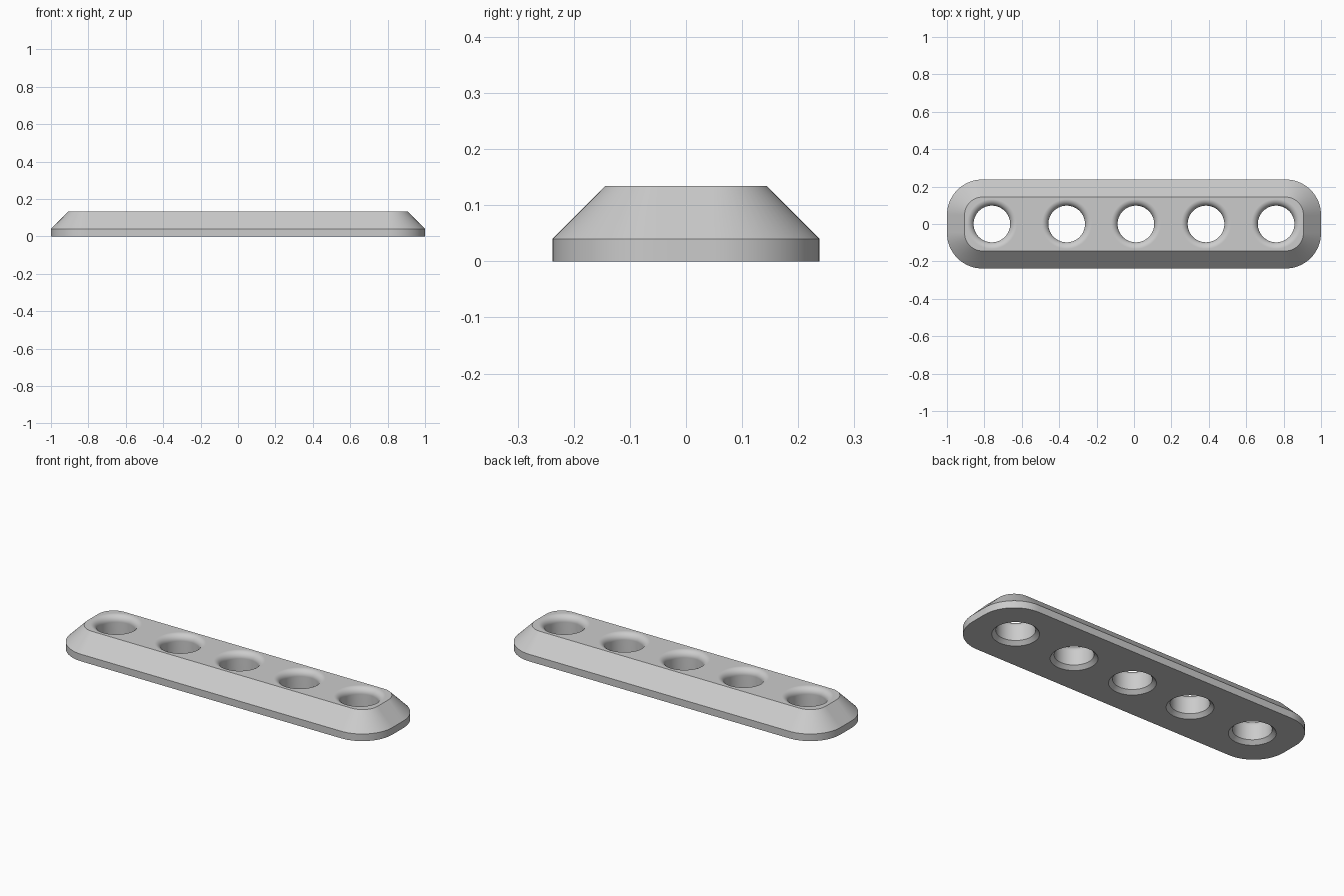
import bpy, bmesh
from math import sin, cos, pi, radians

if "Cube" in bpy.data.objects:
    bpy.data.objects.remove(bpy.data.objects["Cube"])

HEIGHT, LIP = 0.134, 0.04
HALF_X, HALF_Y, CORNER = 1.0, 0.238, 0.19
BEVEL = HEIGHT - LIP
HOLE, FILLET, CHAMFER = 0.098, 0.035, 0.02

grey = bpy.data.materials.new("light grey")
grey.use_nodes = True
colour = (0.6, 0.6, 0.6, 1)
grey.diffuse_color = colour
grey.node_tree.nodes["Principled BSDF"].inputs["Base Color"].default_value = colour


def make_object(name, bm):
    bmesh.ops.recalc_face_normals(bm, faces=bm.faces)
    mesh = bpy.data.meshes.new(name)
    bm.to_mesh(mesh)
    bm.free()
    mesh.materials.append(grey)
    obj = bpy.data.objects.new(name, mesh)
    bpy.context.collection.objects.link(obj)
    return obj


def loft(bm, rings):
    """Skin a stack of equal-length rings and cap both ends."""
    rings = [[bm.verts.new(p) for p in ring] for ring in rings]
    for low, high in zip(rings, rings[1:]):
        for i in range(len(low)):
            j = (i + 1) % len(low)
            bm.faces.new((low[i], low[j], high[j], high[i]))
    bm.faces.new(rings[0][::-1])
    bm.faces.new(rings[-1])


def rounded_outline(inset, z, steps=16):
    """Rounded rectangle moved inward by the inset."""
    r = CORNER - inset
    cx, cy = HALF_X - CORNER, HALF_Y - CORNER
    points = []
    for q, (sx, sy) in enumerate(((1, 1), (-1, 1), (-1, -1), (1, -1))):
        for s in range(steps + 1):
            a = (q + s / steps) * pi / 2
            points.append((sx * cx + r * cos(a), sy * cy + r * sin(a), z))
    return points


def circle(x, r, z, sides=64):
    return [(x + r * cos(2 * pi * i / sides), r * sin(2 * pi * i / sides), z)
            for i in range(sides)]


# Plate with a straight lip and sloping sides
bm = bmesh.new()
loft(bm, [rounded_outline(0, 0), rounded_outline(0, LIP), rounded_outline(BEVEL, HEIGHT)])
plate = make_object("holed_plate", bm)

# Hole profile: chamfer below, straight wall, rounded rim above
profile = [(HOLE + CHAMFER, -0.05), (HOLE + CHAMFER, 0), (HOLE, CHAMFER)]
for s in range(9):
    a = s / 8 * pi / 2
    profile.append((HOLE + FILLET * (1 - cos(a)), HEIGHT - FILLET + FILLET * sin(a)))
profile.append((HOLE + FILLET, HEIGHT + 0.05))

bm = bmesh.new()
for x in (-0.76, -0.36, 0.01, 0.385, 0.76):
    loft(bm, [circle(x, r, z) for r, z in profile])
cutter = make_object("hole_cutter", bm)
cutter.hide_render = True

# Cut the holes and keep the result as plain mesh
cut = plate.modifiers.new("holes", "BOOLEAN")
cut.operation, cut.solver, cut.object = "DIFFERENCE", "EXACT", cutter
bpy.ops.object.select_all(action="DESELECT")
bpy.context.view_layer.objects.active = plate
plate.select_set(True)
bpy.ops.object.modifier_apply(modifier=cut.name)
bpy.data.objects.remove(cutter)

# Smooth the curved areas, keeping the flat faces flat
bpy.ops.object.shade_smooth_by_angle(angle=radians(30))
weighted = plate.modifiers.new("flat_faces", "WEIGHTED_NORMAL")
weighted.keep_sharp = True
